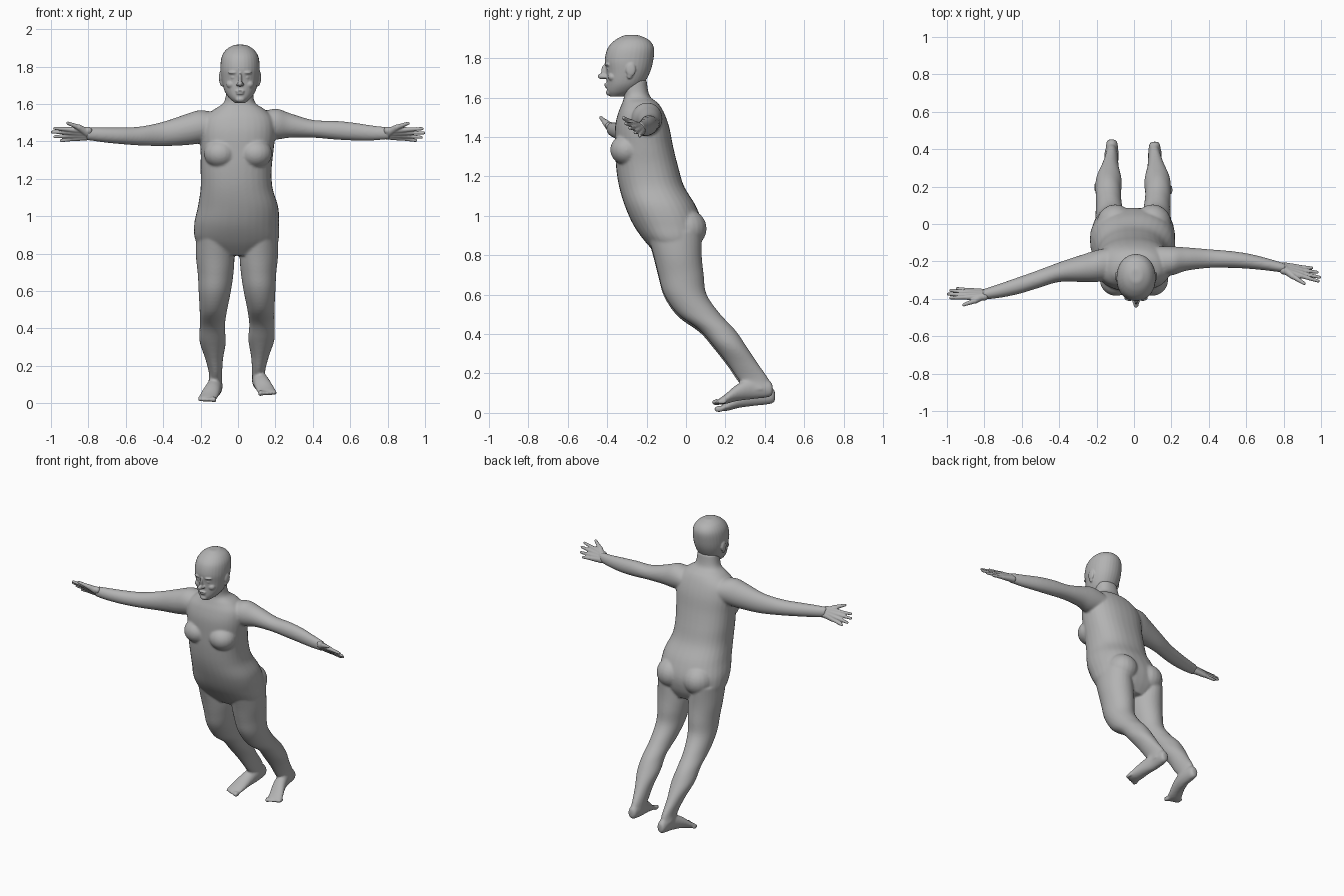
import bpy
import bmesh
import math
from mathutils import Matrix, Vector

default = bpy.data.objects.get("Cube")
if default:
    bpy.data.objects.remove(default, do_unlink=True)

skin = bpy.data.materials.new("plain_grey")
skin.use_nodes = True
GREY = (0.45, 0.45, 0.45, 1.0)
skin.diffuse_color = GREY
skin.node_tree.nodes["Principled BSDF"].inputs["Base Color"].default_value = GREY

SAME = Matrix.Identity(4)
MIRROR = Matrix.Diagonal((-1, 1, 1, 1))


def spline(a, b, c, d, t):
    """Smooth value between b and c."""
    return b + 0.5 * t * (c - a + t * (2*a - 5*b + 4*c - d + t * (3*(b - c) + d - a)))


def loft(bm, axis, rings, matrix=SAME, power=2.0, steps=5, sides=32):
    """Skin rounded sections; a ring is position along axis, then the limits on the other two axes."""
    last = len(rings) - 1
    sections = []
    for i in range(last):
        near = [rings[max(i - 1, 0)], rings[i], rings[i + 1], rings[min(i + 2, last)]]
        for s in range(steps):
            sections.append([spline(*values, s / steps) for values in zip(*near)])
    sections.append(rings[-1])
    loops = []
    for pos, a0, a1, b0, b1 in sections:
        loop = []
        for k in range(sides):
            angle = math.tau * k / sides
            c, s = math.cos(angle), math.sin(angle)
            a = (a0 + a1) / 2 + (a1 - a0) / 2 * math.copysign(abs(c) ** (2 / power), c)
            b = (b0 + b1) / 2 + (b1 - b0) / 2 * math.copysign(abs(s) ** (2 / power), s)
            point = [a, b]
            point.insert("xyz".index(axis), pos)
            loop.append(bm.verts.new(matrix @ Vector(point)))
        loops.append(loop)
    for low, high in zip(loops, loops[1:]):
        for k in range(sides):
            n = (k + 1) % sides
            bm.faces.new((low[k], low[n], high[n], high[k]))
    bm.faces.new(loops[0])
    bm.faces.new(loops[-1])


def ball(bm, centre, radii, matrix=SAME):
    shape = matrix @ Matrix.Translation(centre) @ Matrix.Diagonal((*radii, 1))
    bmesh.ops.create_uvsphere(bm, u_segments=20, v_segments=14, radius=1, matrix=shape)


def bone(bm, start, end, r_start, r_end):
    """Tapered rod with round ends."""
    way = end - start
    turn = way.to_track_quat("Z", "Y").to_matrix().to_4x4()
    bmesh.ops.create_cone(bm, cap_ends=True, segments=14, radius1=r_start, radius2=r_end,
                          depth=way.length, matrix=Matrix.Translation((start + end) / 2) @ turn)
    ball(bm, start, [r_start] * 3)
    ball(bm, end, [r_end] * 3)


def finish(bm, name, voxel, rounds):
    """Fuse the overlapping forms into one smooth skin."""
    bmesh.ops.recalc_face_normals(bm, faces=bm.faces)
    mesh = bpy.data.meshes.new(name)
    bm.to_mesh(mesh)
    bm.free()
    mesh.materials.append(skin)
    obj = bpy.data.objects.new(name, mesh)
    bpy.context.collection.objects.link(obj)
    fuse = obj.modifiers.new("fuse", "REMESH")
    fuse.mode = "VOXEL"
    fuse.voxel_size = voxel
    fuse.use_smooth_shade = True
    relax = obj.modifiers.new("relax", "SMOOTH")
    relax.factor = 0.5
    relax.iterations = rounds


# Torso and neck
body = bmesh.new()
loft(body, "z", [
    (.79, -.12, .12, -.13, .04), (.86, -.22, .21, -.2, .075),
    (.95, -.235, .22, -.265, .085), (1.05, -.215, .215, -.31, .05),
    (1.15, -.2, .185, -.34, -.01), (1.25, -.2, .18, -.355, -.04),
    (1.35, -.2, .19, -.36, -.065), (1.45, -.205, .2, -.36, -.085),
    (1.52, -.19, .19, -.345, -.11), (1.57, -.13, .145, -.325, -.14),
    (1.61, -.075, .09, -.315, -.185), (1.69, -.06, .08, -.33, -.2)], power=2.3)

# Chest, seat, legs and feet, built on the left and mirrored
LEG = [(.92, .03, .215, -.2, .08), (.8, .01, .215, -.165, .08),
       (.7, .015, .205, -.14, .09), (.6, .03, .2, -.11, .105),
       (.5, .05, .195, -.04, .175), (.42, .06, .195, .07, .25),
       (.34, .055, .195, .14, .305), (.25, .07, .165, .21, .365),
       (.17, .075, .145, .265, .42), (.12, .075, .15, .31, .43)]
FOOT = [(.44, .095, .13, .095, .14), (.42, .08, .14, .08, .165), (.34, .075, .15, .07, .18),
        (.26, .085, .175, .06, .145), (.2, .1, .2, .045, .095), (.165, .108, .208, .042, .07)]
for side in (SAME, MIRROR):
    right = side is MIRROR
    ball(body, (.095, -.3, 1.335), (.088, .085, .078), side)
    ball(body, (.1, 0, .935), (.1, .105, .1), side)
    leg_place = Matrix.Translation((-.01, 0, -.012) if right else (0, 0, 0)) @ side
    foot_place = Matrix.Translation((-.008, .012, -.034) if right else (0, 0, 0)) @ side
    loft(body, "z", LEG, leg_place)
    loft(body, "y", FOOT, foot_place)
    for toe in range(5):
        size = .017 if toe == 0 else .013 - .001 * toe
        ball(body, (.12 + .02 * toe, .155 + .007 * toe, .054), (size * .8, .026, size), foot_place)

# Arms, the right one reaching further forward
loft(body, "x", [
    (.1, -.28, -.12, 1.42, 1.55), (.2, -.275, -.12, 1.41, 1.575),
    (.28, -.25, -.125, 1.42, 1.55), (.4, -.235, -.135, 1.42, 1.515),
    (.52, -.235, -.145, 1.41, 1.51), (.62, -.24, -.16, 1.405, 1.5),
    (.72, -.25, -.185, 1.405, 1.485), (.81, -.262, -.212, 1.412, 1.475)])
loft(body, "x", [
    (-.1, -.3, -.12, 1.41, 1.55), (-.2, -.31, -.14, 1.39, 1.567),
    (-.28, -.31, -.165, 1.38, 1.545), (-.4, -.31, -.205, 1.375, 1.505),
    (-.52, -.345, -.25, 1.378, 1.48), (-.62, -.375, -.285, 1.385, 1.475),
    (-.72, -.395, -.32, 1.395, 1.475), (-.81, -.405, -.35, 1.408, 1.475)])
finish(body, "body", .007, 7)


# Hands with four spread fingers and a thumb
def hand(name, wrist, across, tips, thumb_base, thumb_tip):
    bm = bmesh.new()
    wrist, across = Vector(wrist), Vector(across)
    for i, tip in enumerate(map(Vector, tips)):
        base = wrist + across * (i - 1.5)
        knuckle = base.lerp(tip, .52)
        bone(bm, base, knuckle, .021, .014)
        bone(bm, knuckle, tip, .0125, .0085)
    joint = Vector(thumb_base)
    bone(bm, wrist, joint, .024, .016)
    bone(bm, joint, Vector(thumb_tip), .0145, .009)
    finish(bm, name, .004, 3)


hand("left_hand", (.8, -.237, 1.444), (0, .008, -.009),
     [(.985, -.305, 1.468), (.993, -.285, 1.445), (.98, -.258, 1.422), (.95, -.235, 1.405)],
     (.85, -.28, 1.475), (.91, -.318, 1.497))
hand("right_hand", (-.8, -.378, 1.442), (0, .007, -.01),
     [(-.98, -.395, 1.47), (-.993, -.375, 1.45), (-.98, -.355, 1.425), (-.945, -.345, 1.404)],
     (-.85, -.41, 1.475), (-.91, -.432, 1.498))

# Head with face and ears
head = bmesh.new()
loft(head, "z", [
    (1.605, -.015, .037, -.385, -.32), (1.63, -.045, .067, -.4, -.26),
    (1.67, -.072, .094, -.402, -.215), (1.73, -.088, .11, -.404, -.182),
    (1.79, -.094, .116, -.412, -.166), (1.85, -.088, .11, -.398, -.162),
    (1.89, -.064, .086, -.362, -.185), (1.913, -.028, .05, -.32, -.23),
    (1.917, -.008, .03, -.3, -.25)], power=2.1)
MID = .011
ball(head, (MID, -.424, 1.708), (.015, .025, .015))
ball(head, (MID, -.41, 1.735), (.009, .02, .036))
ball(head, (MID, -.398, 1.668), (.026, .018, .006))
ball(head, (MID, -.396, 1.656), (.023, .018, .007))
ball(head, (MID, -.388, 1.625), (.026, .018, .016))
for way in (-1, 1):
    ball(head, (MID + way * .036, -.393, 1.768), (.028, .02, .009))
    ball(head, (MID + way * .036, -.388, 1.742), (.015, .014, .008))
    ball(head, (MID + way * .048, -.372, 1.705), (.026, .024, .022))
    ball(head, (MID + way * .012, -.412, 1.705), (.009, .012, .009))
    ball(head, (MID + way * .103, -.28, 1.742), (.01, .025, .036))
    ball(head, (MID + way * .098, -.286, 1.712), (.009, .014, .018))
finish(head, "head", .0045, 3)
